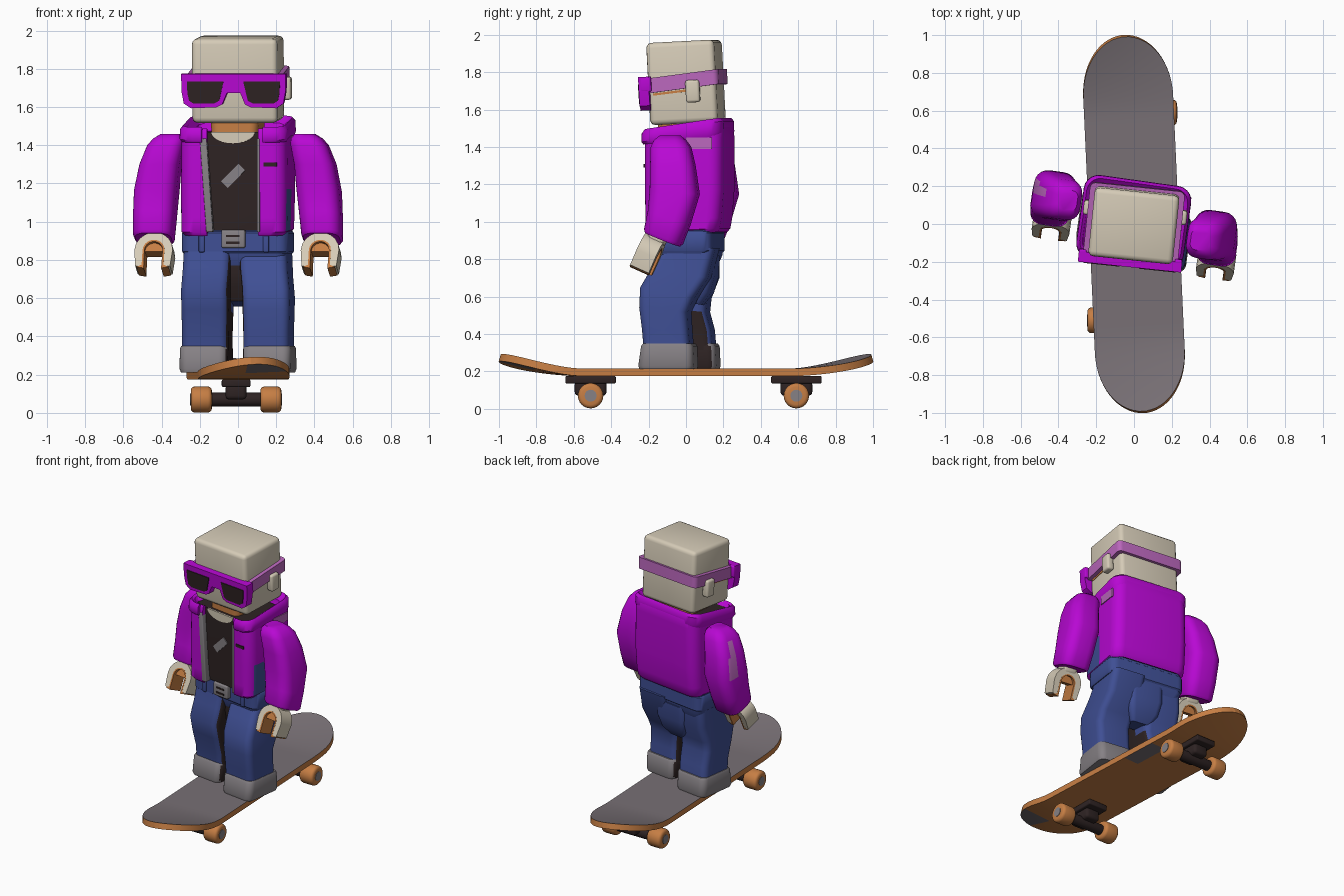
import bpy, bmesh, math
from mathutils import Matrix, Vector

if "Cube" in bpy.data.objects:
    bpy.data.objects.remove(bpy.data.objects["Cube"])


def material(name, r, g, b):
    lin = [(c / 255 / 12.92 if c < 11 else ((c / 255 + .055) / 1.055) ** 2.4) for c in (r, g, b)]
    m = bpy.data.materials.new(name)
    m.use_nodes = True
    m.diffuse_color = (*lin, 1)
    m.node_tree.nodes["Principled BSDF"].inputs["Base Color"].default_value = (*lin, 1)
    return m


PURPLE = material("jacket purple", 184, 8, 211)
LILAC = material("strap lilac", 186, 103, 188)
CREAM = material("cream", 213, 203, 183)
DARK = material("dark brown", 46, 35, 35)
DENIM = material("denim blue", 63, 79, 148)
GRAY = material("cuff gray", 134, 129, 133)
GRIP = material("grip gray", 120, 112, 117)
WOOD = material("wood orange", 198, 126, 68)


def turn(deg, axis):
    return Matrix.Rotation(math.radians(deg), 4, axis)


def move(x, y, z):
    return Matrix.Translation((x, y, z))


WORLD = Matrix.Identity(4)
BODY = move(0, .02, 0) @ turn(-8, 'Z')
HEAD = move(0, 0, 1.745) @ turn(-6, 'Z') @ turn(3, 'X')


def finish(bm, name, mats, frame=WORLD, solid=None):
    """Turn a bmesh into a smooth-shaded object, optionally thickened."""
    me = bpy.data.meshes.new(name)
    bm.to_mesh(me)
    bm.free()
    for m in mats:
        me.materials.append(m)
    ob = bpy.data.objects.new(name, me)
    bpy.context.collection.objects.link(ob)
    ob.matrix_world = frame
    bpy.ops.object.select_all(action='DESELECT')
    ob.select_set(True)
    bpy.context.view_layer.objects.active = ob
    if solid:
        mod = ob.modifiers.new("thickness", 'SOLIDIFY')
        mod.thickness = solid
        mod.offset = -1
        mod.material_offset = 1
        mod.material_offset_rim = -1
        bpy.ops.object.modifier_apply(modifier=mod.name)
    bpy.ops.object.shade_smooth_by_angle(angle=math.radians(40))
    return ob


def box(name, loc, size, mat, frame=WORLD, bevel=0.0):
    bm = bmesh.new()
    bmesh.ops.create_cube(bm, size=1, matrix=Matrix.Diagonal((*size, 1)))
    if bevel:
        bmesh.ops.bevel(bm, geom=bm.edges[:], offset=bevel, segments=3, profile=.5, affect='EDGES')
    return finish(bm, name, [mat], frame @ move(*loc))


def cylinder(name, loc, radius, length, mat, bevel=0.0):
    bm = bmesh.new()
    bmesh.ops.create_cone(bm, cap_ends=True, segments=24, radius1=radius, radius2=radius,
                          depth=length, matrix=turn(90, 'Y'))
    if bevel:
        rims = [e for e in bm.edges if abs(e.verts[0].co.x - e.verts[1].co.x) < .001]
        bmesh.ops.bevel(bm, geom=rims, offset=bevel, segments=3, profile=.5, affect='EDGES')
    return finish(bm, name, [mat], move(*loc))


def prism(name, pts, depth, mat, frame):
    """Extrude an outline in the XZ plane along y."""
    bm = bmesh.new()
    f = bm.faces.new([bm.verts.new((x, -depth / 2, z)) for x, z in pts])
    ext = bmesh.ops.extrude_face_region(bm, geom=[f])["geom"]
    bmesh.ops.translate(bm, vec=(0, depth, 0), verts=[g for g in ext if isinstance(g, bmesh.types.BMVert)])
    bmesh.ops.recalc_face_normals(bm, faces=bm.faces)
    return finish(bm, name, [mat], frame)


def outline(hw, hd, gap, roundness):
    """Rounded rectangle, counter-clockwise from the front, open at the front if gap is set."""
    r = roundness * min(hw, hd)
    half = [(gap, -hd)] if gap else []
    for cy, start in ((-hd + r, -90), (hd - r, 0)):
        for k in range(6):
            a = math.radians(start + k * 18)
            half.append((hw - r + r * math.cos(a), cy + r * math.sin(a)))
        if start:
            half.append((hw, 0))
    return half + [(-x, y) for x, y in reversed(half)]


def loft(name, sections, mats, frame=WORLD, gap=0, roundness=.35, side=1, shift=lambda z: 0,
         rot=0, rule=lambda f, front: 0, solid=None):
    """Skin through sections (x, y, z, half width, half depth, slope along y).
    The rule turns a side face, and whether it lies ahead of the middle, into a material slot."""
    bm = bmesh.new()
    rings = []
    for x, y, z, hw, hd, slope in sections:
        ring = []
        for px, py in outline(hw, hd, gap, roundness):
            q = turn(rot, 'Z') @ Vector((px, py, slope * py))
            ring.append(bm.verts.new(Vector((x * side, y + shift(z), z)) + q))
        rings.append(ring)
    n = len(rings[0])
    for a, b in zip(rings, rings[1:]):
        middle = sum(v.co.y for v in a + b) / (2 * n)
        for i in range(n - 1 if gap else n):
            j = (i + 1) % n
            f = bm.faces.new((a[i], a[j], b[j], b[i]))
            f.normal_update()
            f.material_index = int(rule(f, f.calc_center_median().y < middle))
    if not gap:
        bm.faces.new(list(reversed(rings[0])))
        bm.faces.new(rings[-1])
    return finish(bm, name, mats, frame, solid)


# Skateboard deck: grid shaped to a rounded, upturned plank, with worn patches underneath
bm = bmesh.new()
bmesh.ops.create_grid(bm, x_segments=12, y_segments=56, size=1)
for v in bm.verts:
    y = math.sin(v.co.y * math.pi / 2)
    over = max(0, (abs(y) - .68) / .32)
    x = v.co.x * max(.02, .238 * math.sqrt(max(0, 1 - over * over)))
    lift = max(0, (abs(y) - .58) / .42) ** 1.5
    v.co = (x, y * .992, .215 + lift * (.075 - math.copysign(.1, y) * x))
for f in bm.faces:
    c = f.calc_center_median()
    worn = (c.y < -.82 and c.x > 0) or (.14 < c.y < .45 and c.x > .1)
    f.material_index = 3 if worn else 1
finish(bm, "skateboard_deck", [WOOD, GRIP, WOOD, GRIP, GRIP], turn(2.6, 'Z'), solid=.04)

# Trucks and wheels
for end, y in (("front", -.51), ("rear", .59)):
    box(end + "_truck_plate", (-.01, y, .155), (.15, .27, .04), DARK, bevel=.008)
    box(end + "_truck_hanger", (-.01, y, .11), (.11, .17, .08), DARK, bevel=.02)
    cylinder(end + "_axle", (-.01, y, .07), .036, .3, DARK, .008)
    for side, s in (("left", 1), ("right", -1)):
        cylinder(f"{end}_{side}_wheel", (-.01 + s * .182, y, .07), .068, .11, WOOD, .02)
        cylinder(f"{end}_{side}_hub", (-.01 + s * .183, y, .07), .032, .114, GRAY)

# Legs with dark inner edges, and turned-up cuffs
LEG = [(.16, -.09, .3, .122, .125, 0), (.16, -.10, .42, .122, .125, 0), (.16, -.11, .53, .125, .13, -.1),
       (.16, -.09, .62, .125, .145, -.2), (.15, -.02, .73, .125, .15, -.2), (.145, .03, .86, .125, .14, 0)]
CUFF = [(.165, -.095, .212, .12, .145, 0), (.165, -.095, .23, .127, .15, 0),
        (.165, -.09, .335, .127, .14, 0), (.165, -.09, .35, .12, .13, 0)]
for side, s in (("left", 1), ("right", -1)):
    stagger = (lambda z: 0) if s > 0 else (lambda z: .12 * min(1, max(0, (.86 - z) / .4)))
    inner = lambda f, front, s=s: f.normal.x * s < -.8 and (front or f.calc_center_median().z < .5)
    for part, secs, mat in (("leg", LEG, DENIM), ("cuff", CUFF, GRAY)):
        loft(f"{side}_{part}", secs, [mat, DARK], side=s, shift=stagger, rot=-8, rule=inner)

# Seat joining the legs, hips, belt and buckle
loft("seat", [(0, 0, .57, .07, .07, -.2), (0, .01, .64, .11, .11, -.2), (0, .015, .72, .13, .13, -.1),
              (0, .02, .82, .13, .13, 0)], [DENIM, DARK], BODY, rule=lambda f, front: f.normal.y < -.5)
loft("hips", [(0, .005, .77, .24, .12, 0), (0, .005, .82, .27, .14, 0), (0, .005, .97, .275, .15, 0)], [DENIM], BODY)
loft("belt", [(0, 0, .835, .275, .145, 0), (0, 0, .845, .282, .155, 0),
              (0, 0, .94, .282, .155, 0), (0, 0, .95, .275, .145, 0)], [DENIM], BODY)
box("buckle", (0, -.165, .91), (.125, .05, .095), GRAY, BODY, .01)
for z in (.89, .925):
    box("buckle_slot", (0, -.19, z), (.07, .006, .012), DARK, BODY)
for x in (-.17, .17):
    box("belt_loop", (x, -.155, .9), (.03, .02, .12), DENIM, BODY, .006)

# Shirt with emblem and neckline
loft("shirt", [(0, 0, .955, .25, .176, 0), (0, 0, 1.1, .25, .182, 0), (0, 0, 1.47, .25, .182, 0)], [DARK], BODY)
box("shirt_emblem", (0, 0, 0), (.13, .008, .05), GRAY, BODY @ move(0, -.184, 1.24) @ turn(-45, 'Y'))
arc = [math.pi + k * math.pi / 12 for k in range(13)]
prism("neckline", [(.115 * math.cos(a), .06 * math.sin(a)) for a in arc], .009, CREAM,
      BODY @ move(0, -.184, 1.47))
loft("neck", [(0, -.01, 1.44, .12, .15, 0), (0, -.01, 1.54, .13, .15, 0)], [WOOD], BODY)

# Open jacket with denim side panels, collar and zip edges
loft("jacket", [(0, -.01, .935, .26, .185, .05), (0, -.01, .955, .278, .2, .05), (0, -.005, 1.02, .28, .205, 0),
                (0, 0, 1.17, .282, .212, 0), (0, 0, 1.44, .278, .212, .05), (0, .0, 1.5, .272, .21, .14),
                (0, .0, 1.515, .255, .2, .14)],
     [PURPLE, PURPLE, DENIM, PURPLE], BODY, gap=.135, solid=.035,
     rule=lambda f, front: 2 * (abs(f.normal.x) > .95 and front and .97 < f.calc_center_median().z < 1.2))
loft("collar", [(0, -.01, 1.435, .278, .212, .1), (0, -.01, 1.455, .287, .221, .13),
                (0, -.01, 1.505, .285, .22, .15), (0, -.01, 1.525, .27, .205, .15)],
     [PURPLE], BODY, gap=.16, solid=.06)
for x, width, lean in ((.137, .016, 0), (-.137, .036, -4)):
    box("zip_edge", (0, 0, 0), (width, .045, .49), GRAY, BODY @ move(x, -.194, 1.19) @ turn(lean, 'Y'), .006)
box("chest_pocket", (.2, -.213, 1.3), (.07, .008, .02), DARK, BODY)
box("shoulder_patch", (.28, .09, 1.42), (.009, .14, .06), LILAC, BODY)

# Arms, one with a worn sleeve stripe, and claw hands with orange palms
ARM = [(.44, -.125, .905, .095, .09, -.4), (.44, -.12, .92, .105, .1, -.4), (.435, -.09, 1.02, .11, .11, -.35),
       (.425, -.06, 1.16, .112, .13, -.1), (.405, -.07, 1.3, .105, .118, 0), (.375, -.08, 1.4, .095, .105, 0),
       (.36, -.085, 1.435, .08, .085, 0), (.35, -.085, 1.46, .05, .055, 0)]
sweep = [math.radians(k * 20) for k in range(10)]


def arch(radius):
    return [(radius * math.cos(a), radius * math.sin(a)) for a in sweep]


CLAW = [(.05, -.1), (.092, -.09)] + arch(.101) + [(-.092, -.09), (-.05, -.1)] + arch(.056)[::-1]
LINING = [(.046, -.104), (.085, -.097), (.058, -.085)] + arch(.058)
LINING += [(-x, z) for x, z in LINING[2::-1]] + arch(.048)[::-1]
for side, s in (("left", 1), ("right", -1)):
    back = 0 if s > 0 else .21
    worn = lambda f, front: f.normal.x < -.9 and not front and 1.2 < f.calc_center_median().z < 1.38
    loft(side + "_arm", ARM, [PURPLE, LILAC], side=s, shift=lambda z, b=back: b, rot=-8, roundness=.65,
         rule=worn if s < 0 else lambda f, front: 0)
    hand = move(s * .435, -.2 + back, .83) @ turn(-8, 'Z') @ turn(-24, 'X')
    prism(side + "_hand", CLAW, .11, CREAM, hand)
    prism(side + "_finger_lining", LINING, .112, WOOD, hand)
    prism(side + "_palm", arch(.052), .07, WOOD, hand)
    box(side + "_wrist", (0, .01, .1), (.11, .1, .08), CREAM, hand, .025)

# Head
box("head", (0, 0, 0), (.45, .365, .44), CREAM, HEAD, .028)

# Sunglasses: frame, lenses, strap and ear hooks
FRAME = [(.275, .04), (.274, -.05), (.262, -.115), (.225, -.14), (.09, -.135), (.06, -.12), (.035, -.06)]
LENS = [(.052, 0), (.245, 0), (.242, -.06), (.234, -.1), (.21, -.116), (.1, -.114), (.075, -.1)]
prism("glasses_frame", FRAME + [(-x, z) for x, z in reversed(FRAME)], .055, PURPLE, HEAD @ move(0, -.2, 0))
for side, s in (("left", 1), ("right", -1)):
    prism(side + "_lens", [(s * x, z) for x, z in LENS], .008, DARK, HEAD @ move(0, -.229, 0))
    box(side + "_hinge", (s * .255, -.19, 0), (.04, .06, .08), PURPLE, HEAD, .008)
    box(side + "_ear_hook", (s * .25, .06, -.05), (.05, .075, .12), CREAM, HEAD, .014)
    box(side + "_cheek_line", (s * .225, -.06, -.046), (.006, .2, .012), WOOD, HEAD @ turn(4, 'X'))
loft("glasses_strap", [(0, 0, -.035, .252, .2, .08), (0, 0, .045, .252, .2, .08)], [LILAC], HEAD, roundness=.15)
